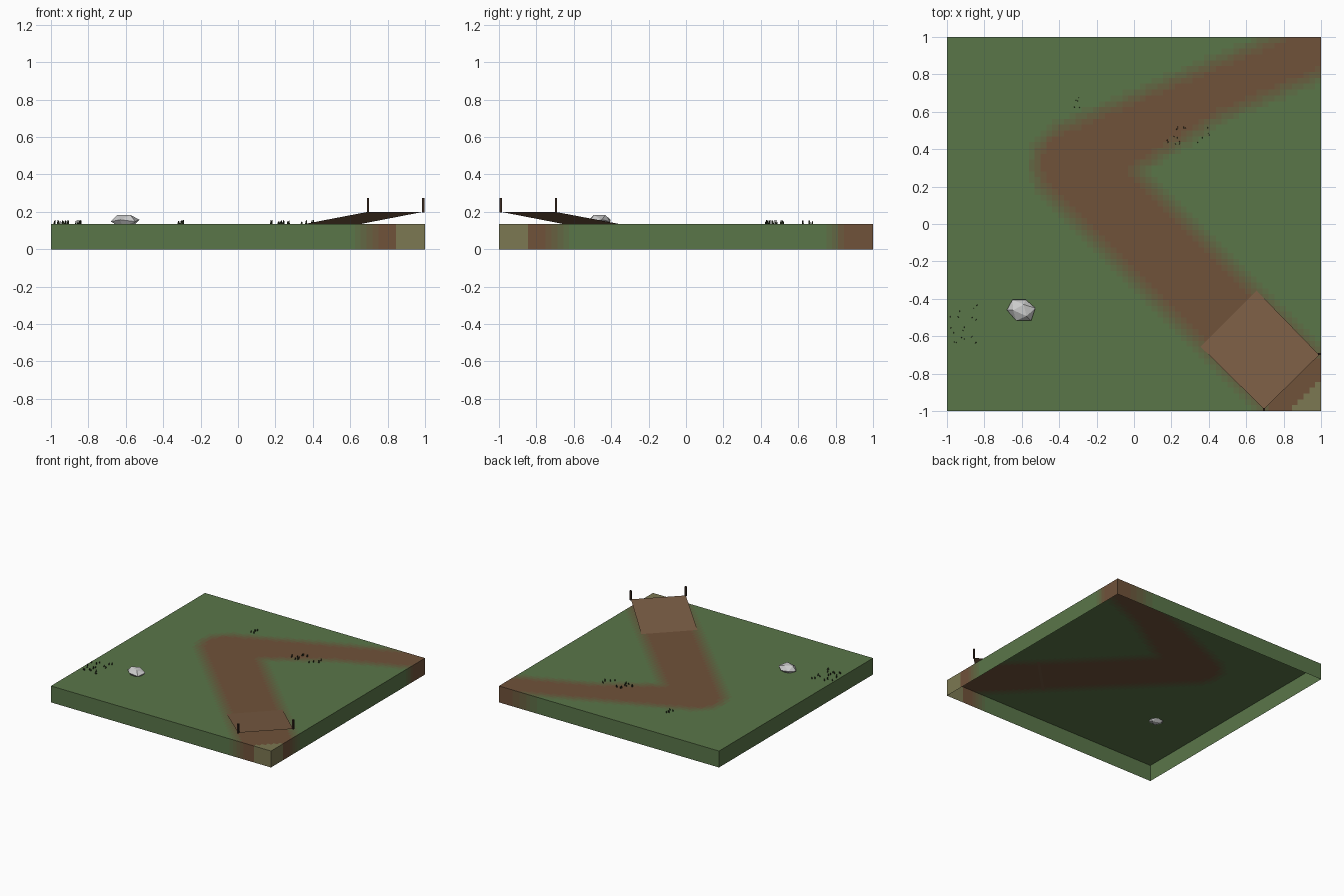
import bpy, bmesh, math, random
from mathutils import Vector

if "Cube" in bpy.data.objects:
    bpy.data.objects.remove(bpy.data.objects["Cube"])

random.seed(4)
TOP = 0.135


def linear(c):
    return [((v / 255 + 0.055) / 1.055) ** 2.4 for v in c]


def material(name, rgb):
    m = bpy.data.materials.new(name)
    m.diffuse_color = (*linear(rgb), 1)
    m.use_nodes = True
    m.node_tree.nodes["Principled BSDF"].inputs["Base Color"].default_value = m.diffuse_color
    return m


def finish(bm, name, *mats):
    me = bpy.data.meshes.new(name)
    bm.to_mesh(me)
    bm.free()
    for m in mats:
        me.materials.append(m)
    ob = bpy.data.objects.new(name, me)
    bpy.context.collection.objects.link(ob)
    return ob


GRASS, DIRT, SAND = (90, 118, 73), (112, 82, 58), (124, 120, 82)
STEPS = 6
ground_mats = []
for i in range(STEPS):
    t = i / (STEPS - 1)
    ground_mats.append(material(f"ground_{i}", [a + (b - a) * t for a, b in zip(GRASS, DIRT)]))
ground_mats.append(material("sand", SAND))
plank_mat = material("plank_brown", (122, 93, 68))
post_mat = material("post_brown", (58, 42, 32))
blade_mat = material("blade_green", (50, 58, 38))

# winding path: centre line and half width at each point
PATH = [(1.0, -1.0, 0.22), (-0.32, 0.32, 0.21), (0.4, 0.7, 0.14), (1.1, 0.99, 0.14)]


def dirt_amount(x, y):
    best = 0
    p = Vector((x, y))
    for (ax, ay, aw), (bx, by, bw) in zip(PATH, PATH[1:]):
        a, b = Vector((ax, ay)), Vector((bx, by))
        t = max(0, min(1, (p - a).dot(b - a) / (b - a).length_squared))
        edge = aw + (bw - aw) * t - (p - a.lerp(b, t)).length
        best = max(best, min(1, edge / 0.1 + 0.5))
    return best


def ground_index(x, y):
    if x - y > 1.83:
        return STEPS
    return round(dirt_amount(x, y) * (STEPS - 1))


# ground tile: top sheet with side walls, open underneath
bm = bmesh.new()
bmesh.ops.create_grid(bm, x_segments=64, y_segments=64, size=1)
for v in bm.verts:
    v.co.z = TOP
rim = [e for e in bm.edges if e.is_boundary]
walls = bmesh.ops.extrude_edge_only(bm, edges=rim)["geom"]
for g in walls:
    if isinstance(g, bmesh.types.BMVert):
        g.co.z = 0
bm.normal_update()
for f in bm.faces:
    c = f.calc_center_median()
    f.material_index = ground_index(c.x, c.y)
    if f.normal.dot(Vector((c.x, c.y, 0))) < -0.5:
        f.normal_flip()
finish(bm, "ground", *ground_mats)

# ramp: sloping sheet at the front right corner
bm = bmesh.new()
bm.faces.new([bm.verts.new(p) for p in (
    (0.34, -0.64, 0.132), (0.695, -0.99, 0.2), (0.99, -0.7, 0.2), (0.64, -0.34, 0.132))])
finish(bm, "ramp", plank_mat)

# posts at the raised end of the ramp
for i, (x, y) in enumerate(((0.695, -0.99), (0.99, -0.695))):
    bpy.ops.mesh.primitive_cube_add(size=1, location=(x, y, 0.235))
    post = bpy.context.object
    post.name = f"post_{i + 1}"
    post.scale = (0.013, 0.013, 0.078)
    post.data.materials.append(post_mat)

# rock: faceted hull of three rings
outline = [(-0.65, -0.405), (-0.578, -0.405), (-0.527, -0.45),
           (-0.55, -0.517), (-0.63, -0.517), (-0.68, -0.46)]
centre = Vector((-0.605, -0.462))
bm = bmesh.new()
for k, (scale, z) in enumerate(((0.5, 0.122), (1, 0.152), (0.55, 0.177))):
    for i, p in enumerate(outline):
        q = centre + (Vector(p) - centre) * scale
        bm.verts.new((q.x, q.y, z + (0.006 if (i + k) % 2 else -0.004)))
bmesh.ops.convex_hull(bm, input=bm.verts[:])
finish(bm, "rock")

# grass blades: slim leaning triangles in three patches
PATCHES = [((-0.99, -0.83), (-0.66, -0.4), 18),
           ((0.17, 0.42), (0.42, 0.52), 18),
           ((-0.35, -0.29), (0.62, 0.68), 5)]
for n, (xr, yr, count) in enumerate(PATCHES):
    bm = bmesh.new()
    for _ in range(count):
        x, y = random.uniform(*xr), random.uniform(*yr)
        h = random.uniform(0.014, 0.022)
        a = random.uniform(0, math.pi)
        for k in range(2):
            d = Vector((math.cos(a), math.sin(a), 0)) * 0.005
            base = Vector((x, y, TOP))
            tip = base + Vector((0.002, 0, h))
            bm.faces.new([bm.verts.new(p) for p in (base - d, base + d, tip + d * 0.4, tip - d * 0.4)])
            a += math.pi / 2
    finish(bm, f"grass_patch_{n + 1}", blade_mat)
